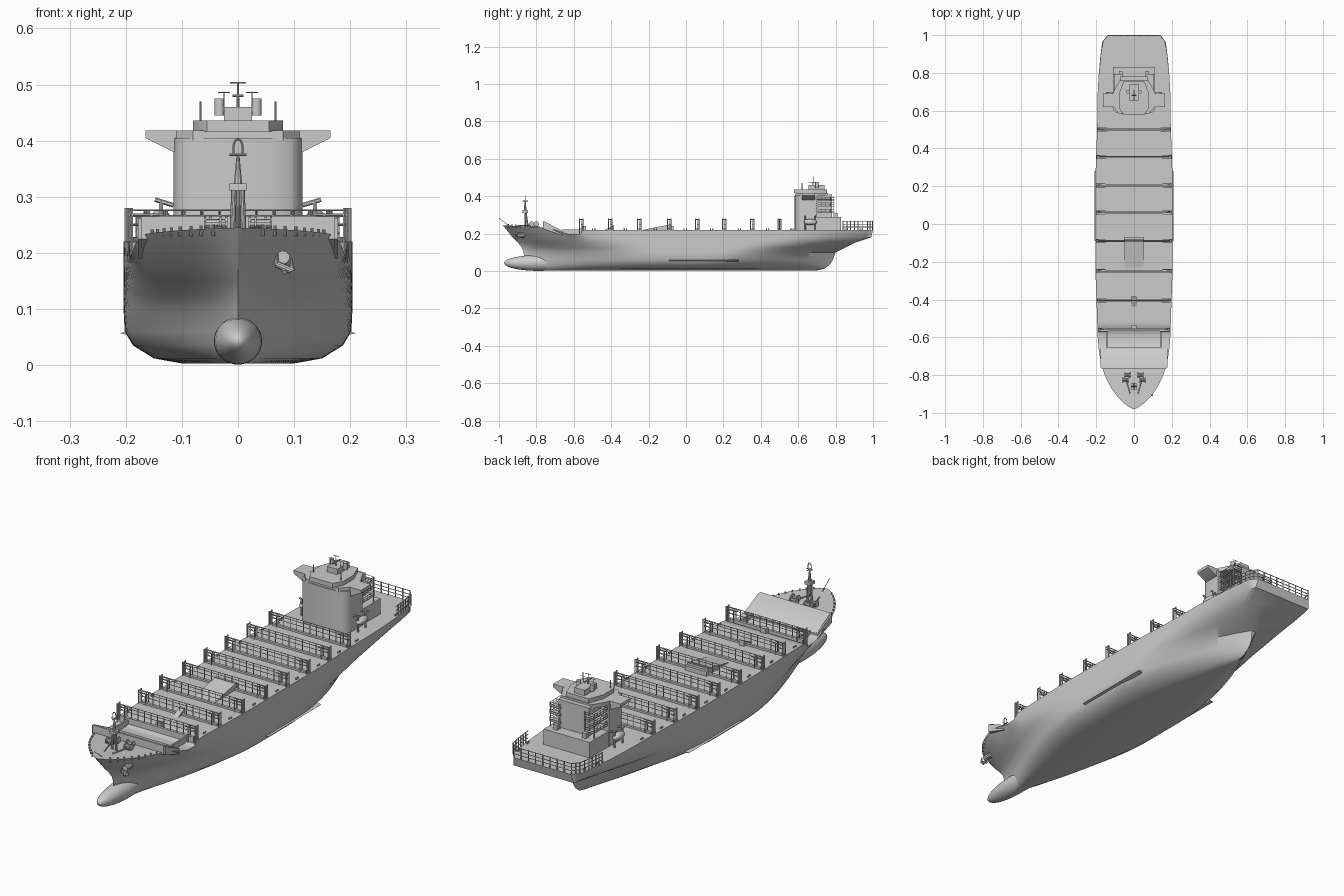
import bpy, bmesh, math
from mathutils import Vector, Matrix


def finish(name, bm, angle=35):
    bmesh.ops.recalc_face_normals(bm, faces=bm.faces)
    me = bpy.data.meshes.new(name)
    bm.to_mesh(me)
    bm.free()
    ob = bpy.data.objects.new(name, me)
    bpy.context.collection.objects.link(ob)
    bpy.ops.object.select_all(action='DESELECT')
    ob.select_set(True)
    bpy.context.view_layer.objects.active = ob
    bpy.ops.object.shade_smooth_by_angle(angle=math.radians(angle))
    return ob


def prism(name, pts, a, b, axis):
    """Extrude a 2D outline from a to b: x -> (y,z), y -> (x,z), z -> (x,y)."""
    put = {'x': lambda p, t: (t, *p), 'y': lambda p, t: (p[0], t, p[1]), 'z': lambda p, t: (*p, t)}[axis]
    bm = bmesh.new()
    lo, hi = [[bm.verts.new(put(p, t)) for p in pts] for t in (a, b)]
    bm.faces.new(lo)
    bm.faces.new(hi)
    n = len(pts)
    for i in range(n):
        j = (i + 1) % n
        bm.faces.new((lo[i], lo[j], hi[j], hi[i]))
    return finish(name, bm)


def box(name, x0, x1, y0, y1, z0, z1):
    return prism(name, [(x0, y0), (x1, y0), (x1, y1), (x0, y1)], z0, z1, 'z')


def bars(name, segs, seg=6):
    """Many round bars (p, q, r[, r2]) in one object."""
    bm = bmesh.new()
    for p, q, r, *r2 in segs:
        p, q = Vector(p), Vector(q)
        d = q - p
        m = Matrix.Translation((p + q) / 2) @ d.to_track_quat('Z', 'Y').to_matrix().to_4x4()
        bmesh.ops.create_cone(bm, cap_ends=True, segments=seg, radius1=r,
                              radius2=r2[0] if r2 else r, depth=d.length, matrix=m)
    return finish(name, bm)


def ellipsoid(name, c, s):
    bm = bmesh.new()
    m = Matrix.Translation(c) @ Matrix.Diagonal((*s, 1))
    bmesh.ops.create_uvsphere(bm, u_segments=32, v_segments=20, radius=1, matrix=m)
    return finish(name, bm, 60)


def clamp(t):
    return max(0.0, min(1.0, t))


def sheer(y):
    pts = [(-1, .246), (-.76, .233), (-.7, .22), (-.63, .197), (-.565, .197), (-.545, .22), (1, .22)]
    for (a, za), (b, zb) in zip(pts, pts[1:]):
        if y <= b:
            return za + (zb - za) * (y - a) / (b - a)
    return .22


# z, stem y, stern y, half beam, bow length, bow p, bow q, transom share, run length, run p
LEVELS = [
    (.003, -.84, .70, .10, .75, 2, 1.2, 0, .8, 1.8),
    (.012, -.85, .74, .15, .75, 2, 1.2, 0, .75, 1.8),
    (.035, -.86, .77, .187, .75, 2, 1.2, 0, .7, 1.8),
    (.06, -.865, .785, .202, .75, 2, 1.2, 0, .65, 1.9),
    (.10, -.868, .80, .204, .72, 2.1, 1.15, .05, .6, 2),
    (.125, -.877, .85, .204, .68, 2.3, 1.05, .40, .55, 2),
    (.15, -.897, .90, .204, .62, 2.5, .95, .62, .5, 2),
    (.18, -.927, .99, .204, .56, 2.8, .85, .76, .45, 2),
    (.22, -.98, 1.0, .204, .5, 3, .75, .84, .4, 2)]


def half(L, y):
    z, y0, y1, B, bl, p, q, ts, rl, rp = L
    f = (1 - (1 - clamp((y - y0) / bl)) ** p) ** q
    g = ts + (1 - ts) * (1 - (1 - clamp((y1 - y) / rl)) ** rp)
    t = clamp((abs(y) - .2) / .4)
    return min(B * f * g * (1 - .05 * t * t * (3 - 2 * t)), .14 + (1 - y) * .8)


# Hull lofted from waterlines
bm = bmesh.new()
N = 100
loops = []
for i in range(N + 1):
    u = (1 - math.cos(math.pi * i / N)) / 2
    side = []
    for k, L in enumerate(LEVELS):
        y = L[1] + (L[2] - L[1]) * u
        side.append((half(L, y), y, sheer(y) if k == len(LEVELS) - 1 else L[0]))
    ring = side + [(-x, y, z) for x, y, z in reversed(side)]
    loops.append([bm.verts.new(c) for c in ring])
for a, b in zip(loops, loops[1:]):
    for j in range(len(a)):
        k = (j + 1) % len(a)
        bm.faces.new((a[j], a[k], b[k], b[j]))
n = len(LEVELS)
for e in (loops[0], loops[-1]):
    for j in range(n - 1):
        bm.faces.new((e[j], e[j + 1], e[2 * n - 2 - j], e[2 * n - 1 - j]))
bmesh.ops.remove_doubles(bm, verts=bm.verts, dist=.0004)
bmesh.ops.dissolve_degenerate(bm, edges=bm.edges, dist=.0001)
finish("hull", bm, 40)
ellipsoid("bow_bulb", (0, -.79, .043), (.043, .183, .042))
for s in (-1, 1):
    prism("bilge_keel", [(s * .19, .062), (s * .21, .057), (s * .19, .052)], -.09, .28, 'y')


def edge(y):
    return half(LEVELS[-1], y)


# Breakwater and forward well
prism("breakwater", [(-.765, .225), (-.765, .265), (-.757, .265), (-.66, .215), (-.66, .19)], -.172, .172, 'x')
for s in (-1, 1):
    box("well_coaming", s * .138, s * .145, -.66, -.56, .19, .222)
    prism("well_bulwark", [(-.76, .225), (-.76, .262), (-.66, .215), (-.66, .19)], s * .172, s * .178, 'x')
box("well_step", -.14, .14, -.665, -.655, .19, .215)

# Lashing bridges across the deck
segs = []
for y in (-.56, -.405, -.25, -.09, .06, .205, .355, .5):
    w = edge(y) - .004
    base = .195 if y < -.5 else .22
    for z in (.25, .266, .276):
        segs.append(((-w, y, z), (w, y, z), .0016))
    for i in range(13):
        x = w * (i / 6 - 1)
        segs.append(((x, y, base), (x, y, .276), .0016))
    for s in (-1, 1):
        for dy in (-.009, .009):
            segs.append(((s * w, y + dy, base), (s * w, y + dy, .28), .0028))
            segs.append(((s * (w - .035), y + dy, base), (s * (w - .035), y + dy, .268), .002))
            segs.append(((s * w, y + dy, .268), (s * (w - .05), y + dy, .268), .002))
        segs.append(((s * w, y - .009, .276), (s * w, y + .009, .276), .0025))
        segs.append(((s * w, y + .009, .25), (s * (w - .03), y, .25), .002))
    box("bridge_base", -w + .01, w - .01, y - .006, y + .006, base, .228)
bars("lashing_bridges", segs)

# Deck ramp and small deck houses
prism("deck_ramp", [(-.24, .218), (-.08, .218), (-.08, .25)], -.05, .05, 'x')
box("ramp_head", -.053, .053, -.083, -.068, .218, .24)
prism("small_ramp", [(-.44, .218), (-.385, .218), (-.385, .245)], -.012, .012, 'x')
box("deck_locker", -.013, .013, -.555, -.535, .2, .24)

# Accommodation block
prism("house_front", [(-.115, .70), (-.115, .625), (-.108, .602), (-.095, .59), (-.06, .582), (0, .579),
                      (.06, .582), (.095, .59), (.108, .602), (.115, .625), (.115, .70)], .215, .405, 'z')
box("house_rear", -.075, .075, .69, .78, .215, .41)
box("house_lower", -.112, .112, .69, .83, .215, .288)
prism("bridge_wings", [(-.165, .418), (.165, .418), (.165, .405), (.115, .38), (-.115, .38), (-.165, .405)],
      .62, .69, 'y')
prism("bridge_deck", [(-.11, .7), (-.11, .62), (-.08, .585), (.08, .585), (.11, .62), (.11, .7), (.075, .76),
                      (-.075, .76)], .40, .418, 'z')
prism("wheelhouse_roof", [(-.08, .69), (-.08, .615), (-.055, .577), (.055, .577), (.08, .615), (.08, .69),
                          (.055, .755), (-.055, .755)], .416, .436, 'z')
box("roof_house", -.025, .025, .655, .74, .43, .46)

# Rear balconies with rails
rails = []
for s in (-1, 1):
    for z in (.31, .345, .375):
        box("balcony", s * .06, s * .107, .70, .795, z, z + .003)
        for h in (.01, .02):
            rails += [((s * .106, .70, z + h), (s * .106, .794, z + h), .0012),
                      ((s * .106, .794, z + h), (s * .06, .794, z + h), .0012)]
        rails += [((s * .106, .70 + .0235 * i, z), (s * .106, .70 + .0235 * i, z + .02), .0012) for i in range(5)]
    rails += [((s * .106, .79, .28), (s * .106, .79, .395), .0025),
              ((s * .06, .79, .28), (s * .06, .79, .395), .0025)]
    # Lifeboats and davits
    ellipsoid("lifeboat", (s * .138, .665, .262), (.017, .035, .016))
    for y in (.638, .692):
        rails += [((s * .137, y, .22), (s * .137, y, .293), .004), ((s * .115, y, .285), (s * .148, y, .295), .004)]
    # Roof pods, aerials and exhausts
    bars("roof_pod", [((s * .033, .70, .445), (s * .033, .70, .475), .009),
                      ((s * .02, .70, .45), (s * .033, .70, .45), .005)], 16)
    rails += [((s * .067, .62, .43), (s * .067, .62, .47), .002),
              ((s * .025, .68, .46), (s * .025, .68, .488), .0012),
              ((s * .014, .68, .486), (s * .036, .68, .486), .001)]
    box("aft_vent", s * .06, s * .08, .79, .81, .28, .31)
bars("balcony_rails", rails)
bars("roof_mast", [((0, .68, .45), (0, .68, .503), .003, .0015), ((-.014, .68, .503), (.014, .68, .503), .0013),
                   ((-.01, .68, .48), (.01, .68, .48), .002), ((0, .655, .475), (0, .71, .475), .002)], 8)

# Stern railing
path = [(-edge(y) + .002, y) for y in (.84, .88, .92, .97)] + [(-.14, .996), (-.07, .996), (0, .996)]
path += [(-x, y) for x, y in reversed(path[:-1])]
segs = []
for (a, b), (c, d) in zip(path, path[1:]):
    for z in (.235, .25, .266):
        segs.append(((a, b, z), (c, d, z), .0018))
    for i in range(2):
        x, y = a + (c - a) * i / 2, b + (d - b) * i / 2
        segs.append(((x, y, .218), (x, y, .268), .0025))
bars("stern_rail", segs)

# Foremast with arch on top
mast = [((s * .01, -.86, .23), (s * .007, -.86, .315), .005) for s in (-1, 1)]
mast += [((0, -.845, .23), (0, -.857, .315), .005), ((0, -.86, .32), (0, -.86, .372), .008, .003),
         ((-.015, -.86, .375), (.015, -.86, .375), .002), ((0, -.875, .375), (0, -.845, .375), .002)]
arch = [(-.008, .375), (-.008, .392), (-.005, .4), (0, .403), (.005, .4), (.008, .392), (.008, .375)]
mast += [((a, -.86, b), (c, -.86, d), .0018) for (a, b), (c, d) in zip(arch, arch[1:])]
bars("foremast", mast, 10)
box("mast_platform", -.015, .015, -.875, -.845, .311, .324)
bars("bow_staff", [((0, -.945, .24), (0, -.999, .283), .0013)])

# Mooring winches, chains and edge bollards
gear = []
for s in (-1, 1):
    for x, y in ((.045, -.825), (.035, -.8)):
        gear += [((s * (x - .015), y, .252), (s * (x + .015), y, .252), .008),
                 ((s * (x - .016), y, .252), (s * (x - .012), y, .252), .014),
                 ((s * (x + .012), y, .252), (s * (x + .016), y, .252), .014)]
        gear.append(((s * x, y, .23), (s * x, y, .25), .009))
    gear.append(((s * .04, -.83, .245), (s * .02, -.9, .242), .003))
    for y in (-.95, -.93, -.91, -.885, -.86, -.835, -.81, -.785):
        x = s * (edge(y) - .007)
        gear.append(((x, y, .23), (x, y, sheer(y) + .007), .003))
    for y in (-.5, -.33, -.17, -.01, .13, .28, .43, .56, .85, .93):
        x = s * (edge(y) - .012)
        gear += [((x, y + d, .215), (x, y + d, .227), .003) for d in (0, .012)]
bars("deck_gear", gear, 10)

# Anchor on the bow
bars("anchor", [((.08, -.875, .195), (.083, -.912, .165), .005), ((.068, -.905, .18), (.096, -.905, .168), .006),
                ((.068, -.905, .18), (.07, -.91, .198), .005, .002),
                ((.096, -.905, .168), (.095, -.905, .19), .005, .002),
                ((.08, -.86, .192), (.08, -.9, .192), .012)], 10)
